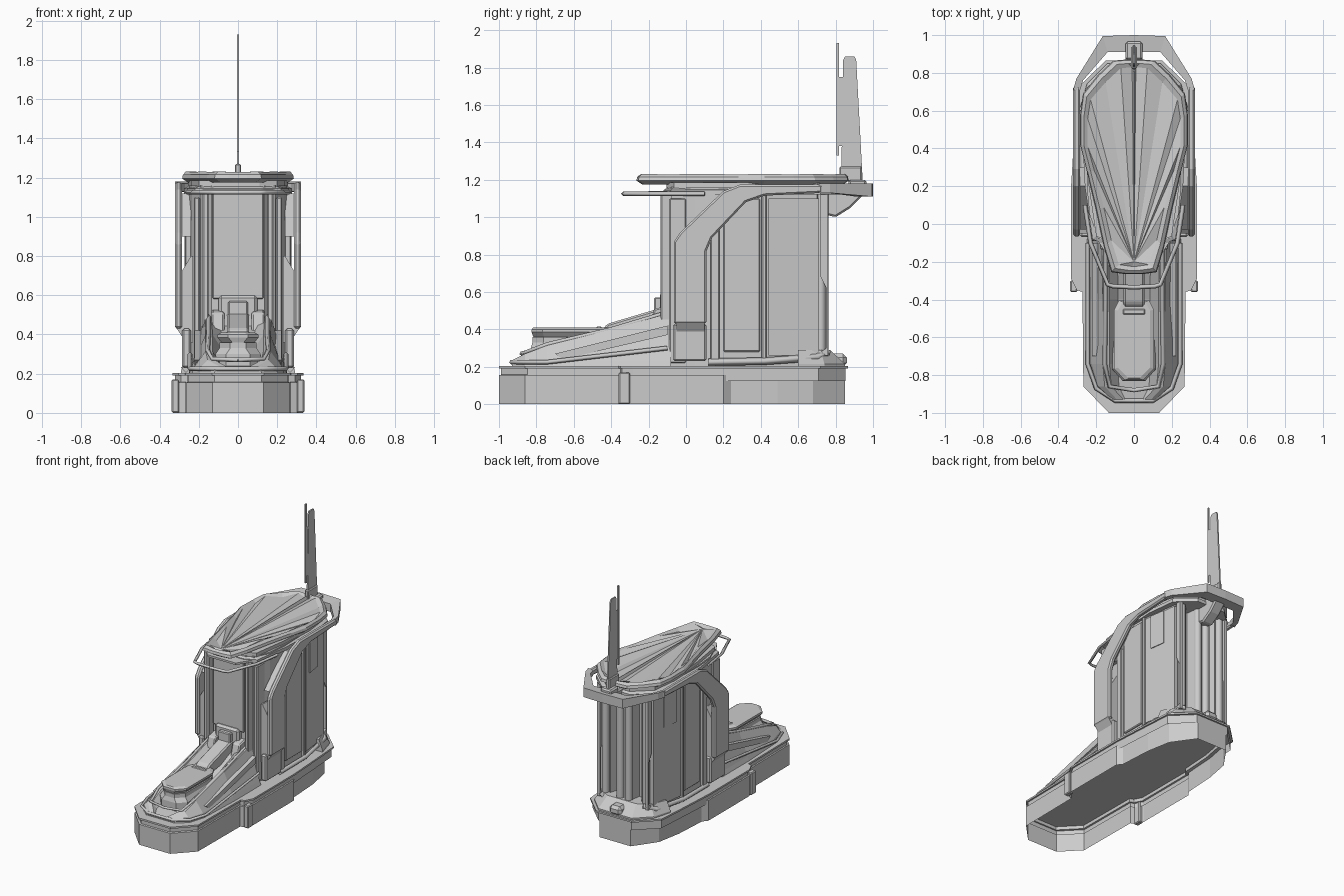
import bpy, bmesh
from mathutils import Vector

if "Cube" in bpy.data.objects:
    bpy.data.objects.remove(bpy.data.objects["Cube"])


def skin(name, rings, caps=(True, True), mirror=False, bevel=0):
    """Join matching closed rings of points into one faceted surface."""
    bm = bmesh.new()
    vs = [[bm.verts.new(p) for p in r] for r in rings]
    n = len(rings[0])
    for a, b in zip(vs, vs[1:]):
        for i in range(n):
            bm.faces.new((a[i], a[(i + 1) % n], b[(i + 1) % n], b[i]))
    if caps[0]:
        bm.faces.new(vs[0][::-1])
    if caps[1]:
        bm.faces.new(vs[-1])
    bmesh.ops.remove_doubles(bm, verts=bm.verts, dist=1e-5)
    bmesh.ops.recalc_face_normals(bm, faces=bm.faces)
    me = bpy.data.meshes.new(name)
    bm.to_mesh(me)
    bm.free()
    ob = bpy.data.objects.new(name, me)
    bpy.context.collection.objects.link(ob)
    if bevel:
        m = ob.modifiers.new("Bevel", 'BEVEL')
        m.width, m.segments = bevel, 1
    if mirror:
        ob.modifiers.new("Mirror", 'MIRROR')
    return ob


def full(half):
    return list(half) + [(-x, y) for x, y in reversed(half) if x > 1e-6]


def inset(half, d, c=0.0):
    """Shrink an outline by roughly d about y = c."""
    return [(max(x - d, 0), y - d * max(-1, min(1, (y - c) * 2))) for x, y in half]


def stack(name, layers, caps=(True, True), bevel=0):
    """Loft symmetric plan outlines, given as (half outline, z)."""
    return skin(name, [[(x, y, z) for x, y in full(h)] for h, z in layers], caps, bevel=bevel)


def side(name, profile, x0, x1, mirror=True, bevel=0):
    """Extrude a (y, z) side profile across x."""
    return skin(name, [[(x, y, z) for y, z in profile] for x in (x0, x1)], mirror=mirror, bevel=bevel)


def box(name, x0, x1, y0, y1, z0, z1, mirror=False, bevel=0.006):
    return side(name, [(y0, z0), (y1, z0), (y1, z1), (y0, z1)], x0, x1, mirror, bevel)


def tube(name, pts, r, mirror=False, closed=False, res=0):
    cu = bpy.data.curves.new(name, 'CURVE')
    cu.dimensions, cu.bevel_depth, cu.bevel_resolution = '3D', r, res
    cu.use_fill_caps = True
    sp = cu.splines.new('POLY')
    sp.points.add(len(pts) - 1)
    for p, q in zip(sp.points, pts):
        p.co = (*q, 1)
    sp.use_cyclic_u = closed
    ob = bpy.data.objects.new(name, cu)
    bpy.context.collection.objects.link(ob)
    if mirror:
        ob.modifiers.new("Mirror", 'MIRROR')
    return ob


# Base skirt, open underneath, with deck slab and rim
base = [(.13, -1), (.265, -.86), (.27, -.36), (.30, -.35), (.33, -.29), (.33, .2),
        (.30, .24), (.285, .49), (.25, .68), (.13, .85)]
stack("base_skirt", [(base, 0), (base, .155), (inset(base, .02), .16), (inset(base, .02), .185)], (False, True))
lip = [(x + .003, y) for x, y in base[:6]] + [(.315, .5), (.3, .72), (.15, .865)]
stack("deck_plate", [(lip, .19), (lip, .203)])
stack("deck_band", [(inset(lip, .012), .125), (inset(lip, .012), .19)], (False, False))
box("base_side_rib", .30, .338, -.36, -.30, 0, .17, True)

# Sloping bow with a sunken middle channel
bow = [(-.93, .12, .09, .235, .225), (-.86, .2, .155, .27, .235), (-.74, .235, .165, .315, .25),
       (-.4, .25, .165, .40, .33), (-.08, .25, .17, .49, .47)]
skin("bow_shell", [[(x, y, z) for x, z in full([(w, .2), (w * .95, .235), (t, zt), (t - .035, zt), (.085 * t / .165, zc)])]
                   for y, w, t, zt, zc in bow])
tube("bow_channel_rail", [(.15, -.1, .49), (.15, -.4, .40), (.155, -.74, .32), (.13, -.86, .275), (0, -.88, .27)], .012, True)
tube("bow_lower_rail", [(.245, -.1, .3), (.245, -.74, .225), (.2, -.87, .225), (.1, -.935, .225), (0, -.935, .225)], .012, True)
side("bow_side_rib", [(-.7, .27), (-.1, .42), (-.1, .37), (-.66, .24)], .19, .222)

# Stepped nose machinery
nose = [(.06, -.83), (.115, -.77), (.115, -.45), (.09, -.40)]
stack("nose_pedestal", [(nose, .22), (nose, .30), (inset(nose, .02, -.6), .33), (inset(nose, .02, -.6), .36)])
stack("nose_cap", [(inset(nose, .03, -.6), .36), (inset(nose, .01, -.6), .385), (inset(nose, .01, -.6), .40), (inset(nose, .03, -.6), .41)])
side("bow_spine", [(-.5, .34), (-.42, .43), (-.1, .525), (-.08, .4)], -.055, .055, False, .01)
box("bow_cross_plate", -.06, .06, -.48, -.45, .40, .415)
side("spine_shoulder", [(-.2, .4), (-.17, .51), (-.08, .53), (-.08, .4)], .07, .135, bevel=.008)
box("front_step", -.10, .10, -.14, -.06, .42, .6, bevel=.015)
box("front_step_core", -.05, .05, -.17, -.08, .45, .57)

# Tower body
tower = [(.135, -.1), (.15, -.08), (.19, -.08), (.235, .05), (.25, .2), (.25, .42), (.21, .70),
         (.13, .72), (.11, .66), (.07, .66), (.06, .73)]
stack("tower_body", [(tower, .2), (tower, 1.16)])
box("front_panel", -.13, .13, -.118, -.09, .58, 1.12)
box("front_pillar", .15, .18, -.135, -.05, .22, 1.12, True)
box("front_corner_pillar", .195, .225, -.09, 0, .22, 1.1, True)
box("side_light_panel", .24, .263, .2, .395, .28, 1.10, True)
box("side_divider", .24, .272, .405, .43, .23, 1.12, True)
box("side_front_divider", .23, .27, .13, .18, .22, 1.0, True)
skin("side_rear_panel", [[(.25, .44, z), (.262, .44, z), (.225, .71, z), (.2, .71, z)] for z in (.26, 1.10)], mirror=True)
skin("side_window", [[(.25, .49, z), (.262, .49, z), (.244, .61, z), (.23, .61, z)] for z in (.84, 1.10)], mirror=True)
tube("rear_pillar", [(.17, .72, .22), (.17, .72, 1.14)], .03, True, res=1)
tube("rear_centre_pipe", [(.035, .735, .22), (.035, .735, 1.14)], .03, True, res=1)
side("rear_corner_strut", [(.69, .26), (.75, .3), (.75, .62), (.72, .68), (.72, 1.12), (.76, 1.12), (.76, .26)], .19, .215)
box("lower_side_block", .24, .285, -.07, .11, .23, .43, True, .01)
tube("tower_foot_rail", [(.265, .12, .225), (.27, .42, .23), (.235, .7, .25), (.17, .76, .28)], .02, True)

# Rear bumper at deck level
outer = [(.29, .6), (.25, .74), (.14, .85)]
stack("rear_bumper", [(outer, .2), (outer, .215), ([(.26, .6), (.21, .72), (.12, .77)], .29)])
box("rear_latch", -.05, .05, .74, .86, .2, .27, bevel=.02)

# Side arch frames and rear handle ring
arch = [(-.065, .43), (-.065, .87), (-.03, .92), (.2, 1.14), (.29, 1.175), (.73, 1.175), (.73, 1.13),
        (.42, 1.115), (.32, 1.08), (.14, .89), (.11, .82), (.11, .43)]
side("side_arch", arch, .285, .322, bevel=.01)
skin("arch_leg_filler", [[(.23, -.05, z), (x, -.05, z), (x, .1, z), (.23, .1, z)]
                         for z, x in ((.36, .265), (.44, .32), (.7, .30), (.8, .24))], mirror=True)
side("arch_inner_brace", [(-.03, .9), (.2, 1.12), (.3, 1.12), (.12, .9)], .24, .285)
ro, ri = [(.322, .71), (.305, .77), (.165, .995), (0, 1.0)], [(.285, .71), (.27, .76), (.14, .91), (0, .91)]
skin("rear_ring", [[(*o, 1.11 + .02 * (k < 2)), (*i, 1.11 + .02 * (k < 2)), (*i, 1.17), (*o, 1.18)]
                   for k, (o, i) in enumerate(zip(ro, ri))], (True, False), True)
side("rear_bracket", [(.72, 1.17), (.72, 1.02), (.8, 1.0), (.88, 1.05), (.95, 1.12), (.95, 1.17)], -.045, .045, False, .01)

# Roof: ceiling slab, visor and faceted canopy
ceil = [(.13, -.12), (.22, -.08), (.26, .2), (.275, .5), (.25, .72), (.12, .84)]
stack("ceiling_slab", [(ceil, 1.12), (ceil, 1.145), (inset(ceil, .02, .3), 1.155), (inset(ceil, .02, .3), 1.185)])
visor = [(.11, -.33), (.14, -.32), (.23, -.1), (.26, .1)]
tube("visor_rail", [(x, y, 1.125) for x, y in [(0, -.335)] + visor], .012, True)
stack("visor_plate", [([(.12, -.2), (.21, -.06)], 1.125), ([(.12, -.2), (.21, -.06)], 1.14)])
roof = [(.05, -.265), (.12, -.255), (.16, -.12), (.2, .07), (.25, .28), (.285, .42), (.285, .58), (.27, .69),
        (.19, .79), (.11, .865), (.05, .87), (0, .87)]


def ridged(d, hi, lo):
    return [(x, y, hi if i % 2 else lo) for i, (x, y) in enumerate(full(inset(roof, d, .3)))]


skin("roof_canopy", [ridged(.03, 1.175, 1.175), ridged(0, 1.195, 1.195), ridged(.004, 1.215, 1.215),
                     ridged(.02, 1.232, 1.228), ridged(.04, 1.228, 1.205),
                     [(0, -.2, 1.215)] * len(full(roof))], (True, False))

# Tail fin and aerial rod
box("fin_mount", -.045, .045, .87, .965, 1.15, 1.20, bevel=.01)
box("fin_clamp", -.015, .015, .82, .94, 1.19, 1.27)
side("tail_fin", [(.83, 1.2), (.945, 1.19), (.91, 1.84), (.9, 1.86), (.85, 1.86), (.84, 1.84)], -.005, .005, False)
box("aerial_rod", -.005, .005, .805, .818, 1.33, 1.93, bevel=0)
box("aerial_link", -.003, .003, .815, .85, 1.38, 1.75, bevel=0)

# Centre the whole height on z = 0
bpy.context.view_layer.update()
